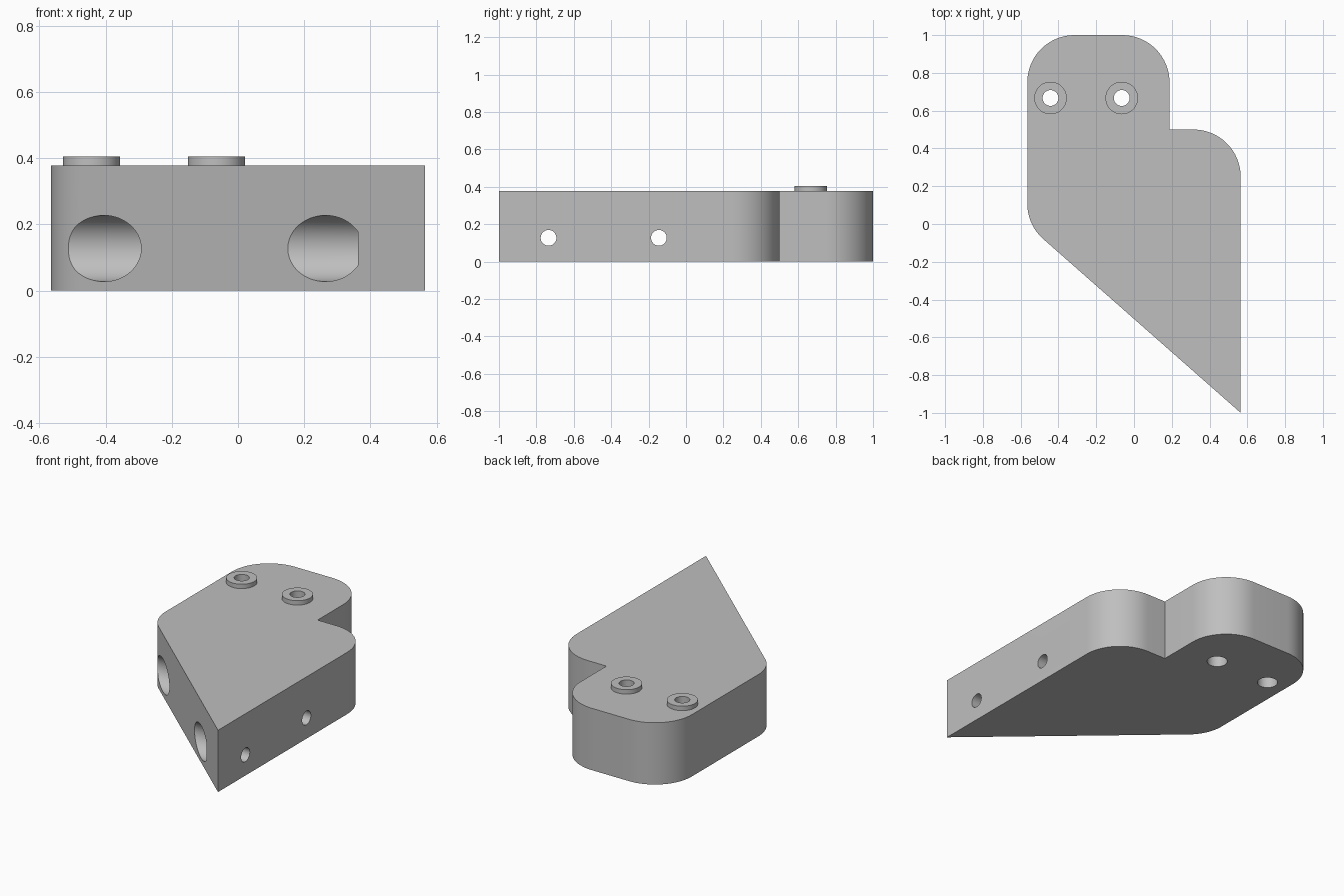
import bpy, bmesh, math
from mathutils import Vector, Matrix

if "Cube" in bpy.data.objects:
    bpy.data.objects.remove(bpy.data.objects["Cube"])

H = 0.378          # block height
R = 0.25           # corner radius
BORE_Z = 0.127     # height of the side bores

grey = bpy.data.materials.new("light grey")
grey.diffuse_color = (0.52, 0.52, 0.52, 1)
grey.use_nodes = True
grey.node_tree.nodes["Principled BSDF"].inputs["Base Color"].default_value = grey.diffuse_color


def fillet(prev, corner, nxt, r, steps=16):
    """Points of an arc rounding a corner of the outline."""
    p, c, n = Vector(prev), Vector(corner), Vector(nxt)
    u, v = (p - c).normalized(), (n - c).normalized()
    half = u.angle(v) / 2
    centre = c + (u + v).normalized() * r / math.sin(half)
    a = c + u * r / math.tan(half) - centre
    b = c + v * r / math.tan(half) - centre
    sweep = a.angle_signed(b)
    return [centre + Matrix.Rotation(-sweep * i / steps, 2) @ a
            for i in range(steps + 1)]


def make_object(name, bm):
    mesh = bpy.data.meshes.new(name)
    bmesh.ops.recalc_face_normals(bm, faces=bm.faces)
    bm.to_mesh(mesh)
    bm.free()
    mesh.materials.append(grey)
    obj = bpy.data.objects.new(name, mesh)
    bpy.context.collection.objects.link(obj)
    return obj


def cylinder(name, start, end, r):
    """Closed cylinder between two points."""
    a, b = Vector(start), Vector(end)
    turn = (b - a).to_track_quat('Z', 'Y').to_matrix().to_4x4()
    bm = bmesh.new()
    bmesh.ops.create_cone(bm, cap_ends=True, segments=64, radius1=r, radius2=r,
                          depth=(b - a).length,
                          matrix=Matrix.Translation((a + b) / 2) @ turn)
    return make_object(name, bm)


def boolean(target, tool, operation):
    mod = target.modifiers.new(tool.name, 'BOOLEAN')
    mod.operation, mod.solver, mod.object = operation, 'EXACT', tool
    bpy.context.view_layer.objects.active = target
    bpy.ops.object.modifier_apply(modifier=mod.name)
    bpy.data.objects.remove(tool)


# Block: extruded outline with four rounded corners
corners = [((0.565, -1), 0), ((0.565, 0.5), R), ((0.188, 0.5), 0),
           ((0.188, 1), R), ((-0.565, 1), R), ((-0.565, -0.005), R)]
outline = []
for i, (c, r) in enumerate(corners):
    if r:
        outline += fillet(corners[i - 1][0], c, corners[(i + 1) % 6][0], r)
    else:
        outline.append(Vector(c))
bm = bmesh.new()
base = bm.faces.new([bm.verts.new((p.x, p.y, 0)) for p in outline])
top = bmesh.ops.extrude_face_region(bm, geom=[base])["geom"]
bmesh.ops.translate(bm, vec=(0, 0, H),
                    verts=[e for e in top if isinstance(e, bmesh.types.BMVert)])
block = make_object("mounting_block", bm)

# Raised bosses with upright holes, wider from below
for x in (-0.442, -0.065):
    y = 0.667
    boolean(block, cylinder("boss", (x, y, 0.2), (x, y, 0.405), 0.086), 'UNION')
    boolean(block, cylinder("boss_hole", (x, y, -0.1), (x, y, 0.6), 0.042), 'DIFFERENCE')
    boolean(block, cylinder("lower_bore", (x, y, -0.1), (x, y, 0.25), 0.058), 'DIFFERENCE')

# Side screw holes with wide bores opening on the slanted face
for y in (-0.735, -0.145):
    boolean(block, cylinder("screw_hole", (-0.8, y, BORE_Z), (0.8, y, BORE_Z), 0.042), 'DIFFERENCE')
    boolean(block, cylinder("screw_bore", (-0.8, y, BORE_Z), (0.363, y, BORE_Z), 0.1), 'DIFFERENCE')

# Smooth curved walls, sharp rims
bpy.ops.object.select_all(action='DESELECT')
block.select_set(True)
bpy.context.view_layer.objects.active = block
bpy.ops.object.shade_smooth_by_angle(angle=math.radians(30))
